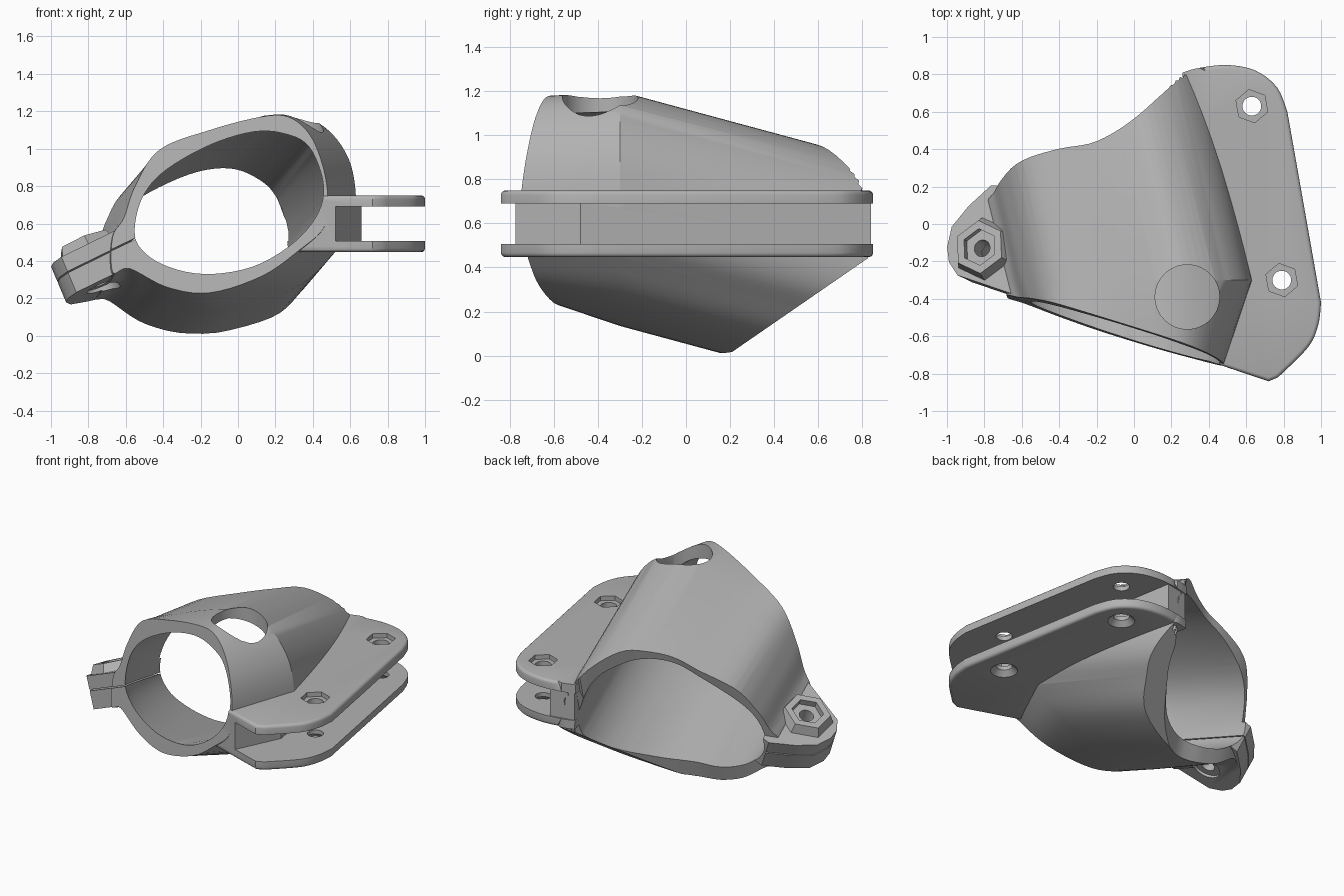
import bpy, bmesh, math
from mathutils import Matrix, Vector

cube = bpy.data.objects.get("Cube")
if cube:
    bpy.data.objects.remove(cube, do_unlink=True)

grey = bpy.data.materials.new("plain grey")
grey.use_nodes = True
colour = (0.45, 0.45, 0.45, 1)
grey.diffuse_color = colour
grey.node_tree.nodes["Principled BSDF"].inputs["Base Color"].default_value = colour


def finish(name, bm):
    bmesh.ops.recalc_face_normals(bm, faces=bm.faces)
    mesh = bpy.data.meshes.new(name)
    bm.to_mesh(mesh)
    bm.free()
    mesh.materials.append(grey)
    obj = bpy.data.objects.new(name, mesh)
    bpy.context.collection.objects.link(obj)
    return obj


def spline(points, closed=True, steps=5):
    """Smooth curve through a few points."""
    pts = [Vector(p) for p in points]
    count = len(pts)
    curve = []
    for i in range(count if closed else count - 1):
        ids = (i - 1, i, i + 1, i + 2)
        a, b, c, d = (pts[k % count] if closed else pts[min(max(k, 0), count - 1)] for k in ids)
        for s in range(steps):
            t = s / steps
            curve.append(b + (c - a) * t / 2 + (a * 2 - b * 5 + c * 4 - d) * t * t / 2
                         + (b * 3 - a - c * 3 + d) * t ** 3 / 2)
    if not closed:
        curve.append(pts[-1])
    return curve


def loft(name, rings):
    """Skin a row of matching rings and cap both ends."""
    bm = bmesh.new()
    rows = [[bm.verts.new(p) for p in ring] for ring in rings]
    for low, high in zip(rows, rows[1:]):
        for i in range(len(low)):
            bm.faces.new((low[i - 1], low[i], high[i], high[i - 1]))
    bm.faces.new(rows[0])
    bm.faces.new(rows[-1])
    return finish(name, bm)


def prism(name, outline, bottom, top):
    """Upright block between two height functions of x and y."""
    return loft(name, [[(p[0], p[1], f(p[0], p[1])) for p in outline] for f in (bottom, top)])


def flat(z):
    return lambda x, y: z


def cone(name, centre, axis, r1, r2, depth, sides=40, turn=0.0):
    bm = bmesh.new()
    bmesh.ops.create_cone(bm, cap_ends=True, segments=sides, radius1=r1, radius2=r2, depth=depth)
    obj = finish(name, bm)
    spin = Vector(axis).to_track_quat('Z', 'Y').to_matrix().to_4x4()
    obj.data.transform(Matrix.Translation(Vector(centre)) @ spin @ Matrix.Rotation(turn, 4, 'Z'))
    return obj


def combine(target, other, operation):
    mod = target.modifiers.new("join", 'BOOLEAN')
    mod.operation = operation
    mod.solver = 'EXACT'
    mod.object = other
    bpy.context.view_layer.objects.active = target
    bpy.ops.object.modifier_apply(modifier=mod.name)
    bpy.data.objects.remove(other, do_unlink=True)


# Tube stations: slanted front plane, widest section, receding tail
WIDE, TAIL = -0.3, 1.0


def on_front(section, ahead=0.0):
    return [(x, -0.6 - 0.335 * x + 0.09 * (z - 0.6) - ahead, z) for x, z in section]


def receding(section, y):
    run = y - WIDE
    return [(x - 0.23 * run, y, z - 0.27 * run) for x, z in section]


# Clamp shell
front = spline([(-.67, .53), (-.61, .63), (-.55, .8), (-.42, .995), (-.15, 1.1), (.12, 1.17),
                (.27, 1.17), (.38, 1.08), (.45, .92), (.48, .74), (.46, .58), (.33, .46),
                (.13, .32), (-.15, .23), (-.38, .26), (-.58, .36), (-.67, .34)])
wide = spline([(-.69, .5), (-.64, .6), (-.58, .76), (-.45, .95), (-.15, 1.08), (.1, 1.165),
               (.28, 1.198), (.47, 1.11), (.59, .95), (.63, .75), (.61, .58), (.52, .45),
               (.32, .265), (-.08, .138), (-.38, .18), (-.59, .3), (-.69, .31)])
clamp = loft("clamp_body", [on_front(front), receding(wide, WIDE), receding(wide, TAIL)])

# Curved saddle cut at the back, leaning forward below
saddle = spline([(-1.3, -.2), (-.95, .12), (-.74, .29), (-.6, .36), (-.4, .4), (-.2, .42),
                 (0, .53), (.15, .68), (.27, .82), (.4, .84), (.9, .85)], closed=False)
saddle += [Vector((.9, 2)), Vector((-1.3, 2))]


def lean(x, z):
    return 0.3 * (z - 0.85) * min(1, max(0, (0.45 - x) / 0.25))


cut = loft("saddle_cutter", [[(p.x, p.y + lean(p.x, z), z) for p in saddle] for z in (-0.6, 1.6)])
combine(clamp, cut, 'DIFFERENCE')

# Sloping undercut at the back
under = [(-1.5, 0), (1.5, 0), (1.5, 1.5), (-1.5, 1.5)]
cut = prism("under_cutter", under, flat(-1), lambda x, y: 0.69 * (y - 0.2) + 0.01)
combine(clamp, cut, 'DIFFERENCE')


# Split ear on the right side, square to its bolt
def ear_plane(offset):
    return lambda x, y: 0.42 + 0.42 * (x + 0.75) - 0.2 * (y + 0.35) + offset


bolt_axis = Vector((-0.42, 0.2, 1)).normalized()
bolt = Vector((-0.77, -0.15, 0.37))
ear_outline = [(-.91, -.29), (-.955, -.22), (-.965, -.14), (-.94, -.03), (-.85, .08),
               (-.73, .19), (-.5, .19), (-.5, -.43)]
ear = loft("ear", [[Vector((x, y, ear_plane(0)(x, y))) + bolt_axis * d for x, y in ear_outline]
                   for d in (-0.12, 0.09)])
combine(clamp, ear, 'UNION')
combine(clamp, cone("nut_boss", bolt + bolt_axis * 0.1, bolt_axis, .19, .145, .1, 6), 'UNION')

# Web and the two mounting plates on the left side
web = [(.3, -.7), (.52, -.774), (.66, -.48), (.43, .84), (.27, .81)]
combine(clamp, prism("web", web, flat(0.48), flat(0.72)), 'UNION')
plate_outline = [Vector((.3, -.7)), Vector((.72, -.841))]
plate_outline += spline([(.77, -.82), (.93, -.66), (.985, -.54), (1, -.42)], closed=False)
plate_outline += spline([(.82, .6), (.765, .73), (.65, .82), (.5, .85), (.35, .835), (.26, .81)],
                        closed=False)
for name, low, high, outer in (("lower_plate", .447, .507, .447), ("upper_plate", .69, .75, .75)):
    plate = prism(name, plate_outline, flat(low), flat(high))
    bm = bmesh.new()
    bm.from_mesh(plate.data)
    rim = [e for e in bm.edges if all(abs(v.co.z - outer) < 0.001 for v in e.verts)
           and max(v.co.x for v in e.verts) > 0.4]
    bmesh.ops.bevel(bm, geom=rim, offset=0.02, segments=3, profile=0.5, affect='EDGES')
    bm.to_mesh(plate.data)
    bm.free()
    combine(clamp, plate, 'UNION')

# Bore through the clamp
bore = spline([(-.55, .6), (-.53, .48), (-.4, .38), (-.18, .33), (.08, .37), (.3, .5),
               (.43, .66), (.455, .82), (.38, 1.01), (.25, 1.08), (.08, 1.09), (-.15, 1.02),
               (-.38, .89), (-.5, .76)])
bore_wide = [(x * 1.12 + 0.01, (z - 0.71) * 1.13 + 0.68) for x, z in bore]
bore_cut = loft("bore_cutter", [on_front(bore, 0.3), on_front(bore),
                                receding(bore_wide, WIDE), receding(bore_wide, 1.3)])
combine(clamp, bore_cut, 'DIFFERENCE')

# Slit in the ear
slit = [(-1.1, -.6), (-1.1, .6), (-.45, .6), (-.45, -.6)]
combine(clamp, prism("slit_cutter", slit, ear_plane(-.004), ear_plane(.004)), 'DIFFERENCE')

# Ear bolt hole, nut recess and screw head recess
for r, shift, depth, sides in ((.045, 0, .8, 32), (.1, .17, .12, 6), (.09, -.17, .14, 32)):
    drill = cone("ear_drill", bolt + bolt_axis * shift, bolt_axis, r, r, depth, sides)
    combine(clamp, drill, 'DIFFERENCE')

# Round opening in the top
up = (0, 0, 1)
combine(clamp, cone("top_drill", (.285, -.39, 1.15), up, .172, .172, .7, 64), 'DIFFERENCE')

# Plate bolt holes with hex recesses above and countersinks below
for x, y in ((.63, .63), (.79, -.3)):
    combine(clamp, cone("plate_drill", (x, y, .6), up, .05, .05, .5), 'DIFFERENCE')
    combine(clamp, cone("hex_drill", (x, y, .77), up, .09, .09, .1, 6, math.radians(10)), 'DIFFERENCE')
    combine(clamp, cone("sink_drill", (x, y, .46), up, .09, .05, .04), 'DIFFERENCE')

bpy.ops.object.select_all(action='DESELECT')
clamp.select_set(True)
bpy.context.view_layer.objects.active = clamp
bpy.ops.object.shade_smooth_by_angle(angle=math.radians(32))
